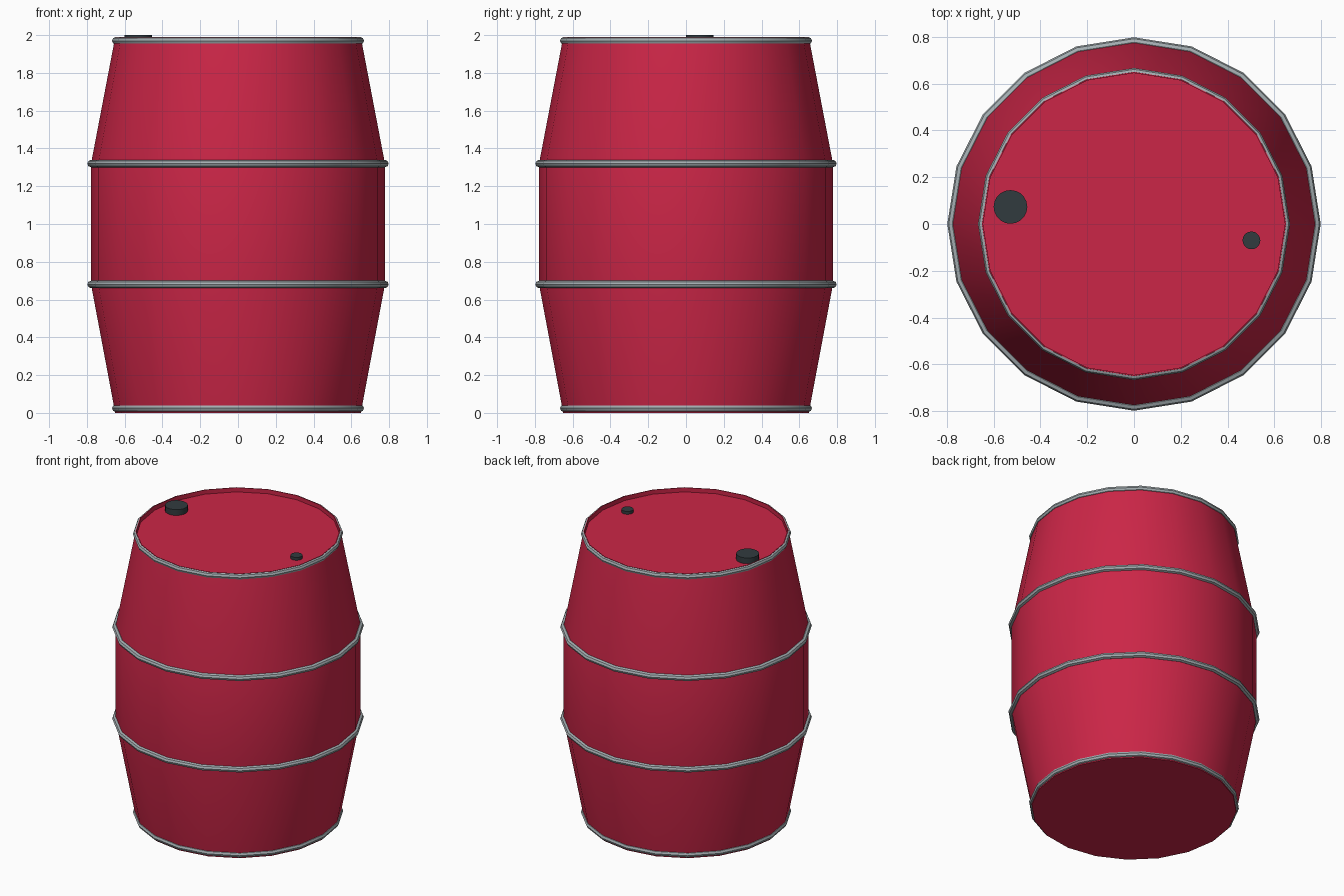
import bpy, bmesh, math

if "Cube" in bpy.data.objects:
    bpy.data.objects.remove(bpy.data.objects["Cube"])

SIDES = 20


def material(name, rgb):
    m = bpy.data.materials.new(name)
    m.diffuse_color = (*rgb, 1)
    m.use_nodes = True
    m.node_tree.nodes["Principled BSDF"].inputs["Base Color"].default_value = m.diffuse_color
    return m


red = material("barrel red", (0.60, 0.019, 0.063))
grey = material("steel grey", (0.37, 0.42, 0.44))
dark = material("cap dark grey", (0.031, 0.044, 0.049))


def smooth(obj, angle=35):
    bpy.ops.object.select_all(action='DESELECT')
    obj.select_set(True)
    bpy.context.view_layer.objects.active = obj
    bpy.ops.object.shade_smooth_by_angle(angle=math.radians(angle))


def lathe(name, profile, mat, cap_ends=False, closed=False):
    """Spin (radius, z) points around z."""
    bm = bmesh.new()
    rings = []
    for r, z in profile:
        rings.append([bm.verts.new((r * math.cos(2 * math.pi * i / SIDES),
                                    r * math.sin(2 * math.pi * i / SIDES), z))
                      for i in range(SIDES)])
    pairs = list(zip(rings, rings[1:]))
    if closed:
        pairs.append((rings[-1], rings[0]))
    for a, b in pairs:
        for i in range(SIDES):
            j = (i + 1) % SIDES
            bm.faces.new((a[i], a[j], b[j], b[i]))
    if cap_ends:
        bm.faces.new(rings[0])
        bm.faces.new(rings[-1])
    bmesh.ops.recalc_face_normals(bm, faces=bm.faces)
    mesh = bpy.data.meshes.new(name)
    bm.to_mesh(mesh)
    bm.free()
    mesh.materials.append(mat)
    obj = bpy.data.objects.new(name, mesh)
    bpy.context.collection.objects.link(obj)
    smooth(obj)
    return obj


# Barrel body with a slightly recessed lid
lathe("barrel_body", [(0.65, 0.0), (0.778, 0.68), (0.778, 1.32),
                      (0.65, 1.99), (0.645, 1.99), (0.645, 1.96)], red, cap_ends=True)

# Round steel hoops: two at the belly, one at each end
for name, r, z in (("bottom_hoop", 0.646, 0.025), ("lower_hoop", 0.777, 0.68),
                   ("upper_hoop", 0.777, 1.32), ("top_hoop", 0.646, 1.97)):
    ring = [(r + 0.021 * math.cos(k * math.pi / 4), z + 0.02 * math.sin(k * math.pi / 4))
            for k in range(8)]
    if name == "top_hoop":  # keep the hoop outside the lid recess
        ring = [(max(a, 0.646), b) for a, b in ring if a > r - 0.005]
        ring.sort(key=lambda p: p[1])
    if name == "bottom_hoop":
        ring = [p for p in ring if p[0] > r - 0.005]
        ring.sort(key=lambda p: p[1])
    lathe(name, ring, grey, closed=True)

# Bung caps on the lid
for name, x, y, r, top in (("large_cap", -0.528, 0.073, 0.072, 2.0),
                           ("small_cap", 0.502, -0.07, 0.038, 1.98)):
    bpy.ops.mesh.primitive_cylinder_add(vertices=20, radius=r, depth=top - 1.955,
                                        location=(x, y, (top + 1.955) / 2))
    cap = bpy.context.object
    cap.name = name
    cap.data.materials.append(dark)
    smooth(cap)
